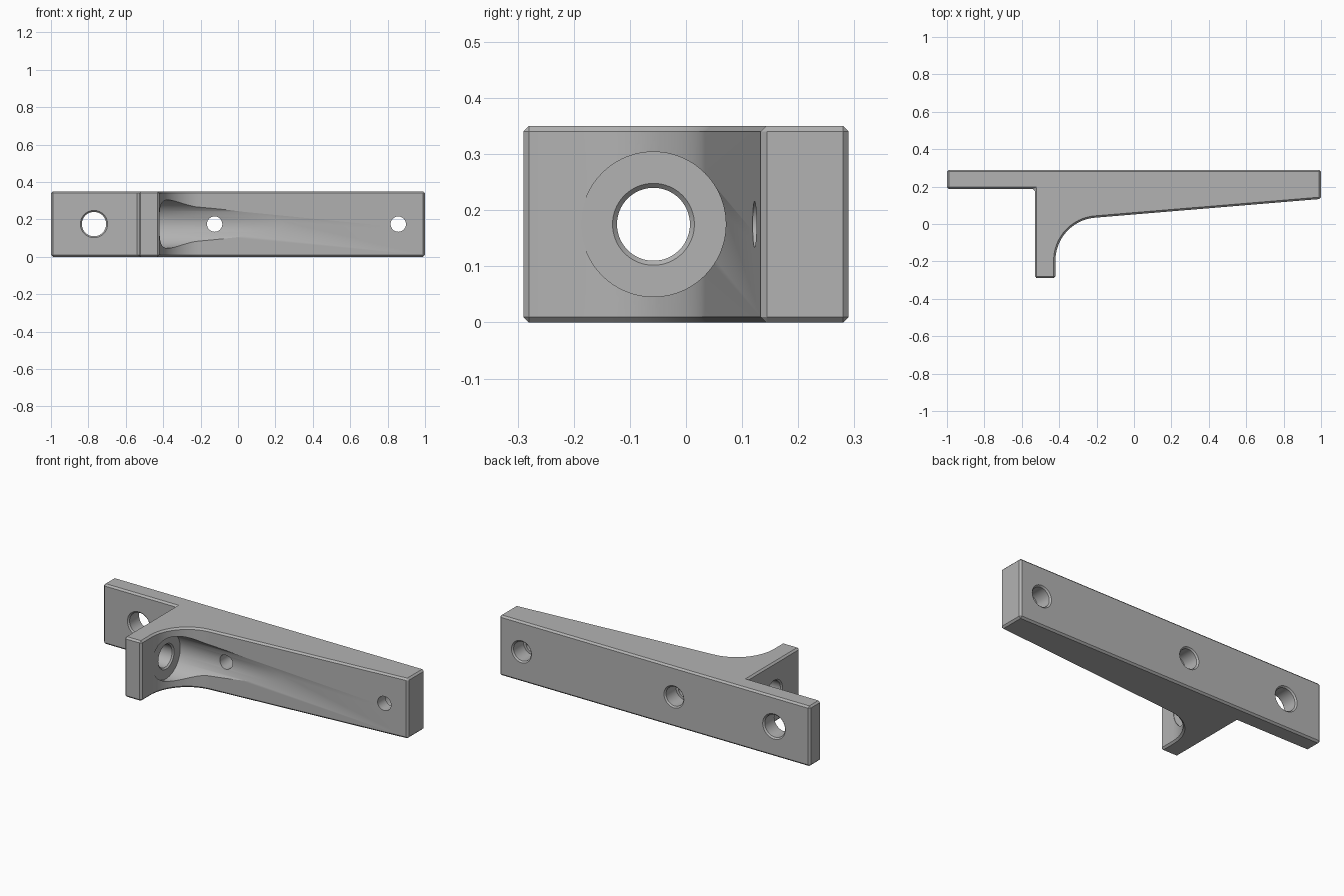
import bpy, bmesh
from math import sin, cos, pi, radians, atan2, hypot

default = bpy.data.objects.get("Cube")
if default:
    bpy.data.objects.remove(default, do_unlink=True)

HEIGHT = 0.35
MID = HEIGHT / 2
CHAMFER = 0.01
BACK = 0.29
LUG_FACE = -0.42

grey = bpy.data.materials.new("matte_grey")
grey.use_nodes = True
colour = (0.45, 0.45, 0.45, 1)
grey.diffuse_color = colour
grey.node_tree.nodes["Principled BSDF"].inputs["Base Color"].default_value = colour


def make_object(name, bm):
    bmesh.ops.recalc_face_normals(bm, faces=bm.faces)
    mesh = bpy.data.meshes.new(name)
    bm.to_mesh(mesh)
    bm.free()
    mesh.materials.append(grey)
    obj = bpy.data.objects.new(name, mesh)
    bpy.context.collection.objects.link(obj)
    return obj


def bore(body, name, axis, centre, profile, sides=64):
    """Cut a turned shape, given as (position, radius) pairs along x or y."""
    bm = bmesh.new()
    rings = []
    for pos, r in profile:
        ring = []
        for i in range(sides):
            a = 2 * pi * i / sides
            u, z = centre + r * cos(a), MID + r * sin(a)
            ring.append(bm.verts.new((pos, u, z) if axis == "x" else (u, pos, z)))
        rings.append(ring)
    for a, b in zip(rings, rings[1:]):
        for i in range(sides):
            j = (i + 1) % sides
            bm.faces.new((a[i], a[j], b[j], b[i]))
    bm.faces.new(rings[0])
    bm.faces.new(rings[-1])
    cutter = make_object(name, bm)
    cutter.hide_render = True
    mod = body.modifiers.new(name, "BOOLEAN")
    mod.operation = "DIFFERENCE"
    mod.solver = "EXACT"
    mod.object = cutter
    bpy.ops.object.modifier_apply(modifier=mod.name)
    bpy.data.objects.remove(cutter, do_unlink=True)


# Bracket outline: tapered arm, filleted lug and thin tab
tip_y, slope = 0.134, 0.083
radius = 0.23
cx = LUG_FACE + radius
cy = tip_y - slope * (1 - cx) - radius * hypot(1, slope)
end = pi / 2 + atan2(slope, 1)
steps = 20
fillet = []
for i in range(steps + 1):
    a = end + (pi - end) * i / steps
    fillet.append((cx + radius * cos(a), cy + radius * sin(a)))
outline = [(-1, BACK), (1, BACK), (1, tip_y)] + fillet + [
    (LUG_FACE, -BACK), (-0.53, -BACK), (-0.53, 0.187), (-1, 0.187)]

# Extrude and chamfer the body
bm = bmesh.new()
base = bm.faces.new([bm.verts.new((x, y, 0)) for x, y in outline])
top = bmesh.ops.extrude_face_region(bm, geom=[base])["geom"]
bmesh.ops.translate(bm, vec=(0, 0, HEIGHT),
                    verts=[v for v in top if isinstance(v, bmesh.types.BMVert)])
bmesh.ops.recalc_face_normals(bm, faces=bm.faces)
sharp = [e for e in bm.edges if e.calc_face_angle(0) > radians(30)]
bmesh.ops.bevel(bm, geom=sharp, offset=CHAMFER, segments=1,
                affect="EDGES", profile=0.5)
bracket = make_object("bracket", bm)
bpy.ops.object.select_all(action="DESELECT")
bpy.context.view_layer.objects.active = bracket
bracket.select_set(True)

# Round clearance channel running out along the arm
bore(bracket, "clearance_channel", "x", -0.058,
     [(LUG_FACE - 0.002, 0.129), (1.2, 0.129)], 96)

# Chamfered hole through the lug
bore(bracket, "lug_hole", "x", -0.058,
     [(-0.54, 0.083), (-0.522, 0.065), (-0.43, 0.065), (-0.41, 0.085)])

# Chamfered hole through the tab
bore(bracket, "tab_hole", "y", -0.77,
     [(0.177, 0.083), (0.195, 0.065), (0.282, 0.065), (0.3, 0.083)])

# Screw holes in the arm, counterbored from the back
for name, x in (("middle_screw_hole", -0.125), ("end_screw_hole", 0.857)):
    bore(bracket, name, "y", x,
         [(-0.2, 0.041), (0.19, 0.041), (0.19, 0.056),
          (0.282, 0.056), (0.3, 0.074)])

bpy.ops.object.shade_smooth_by_angle(angle=radians(30))
